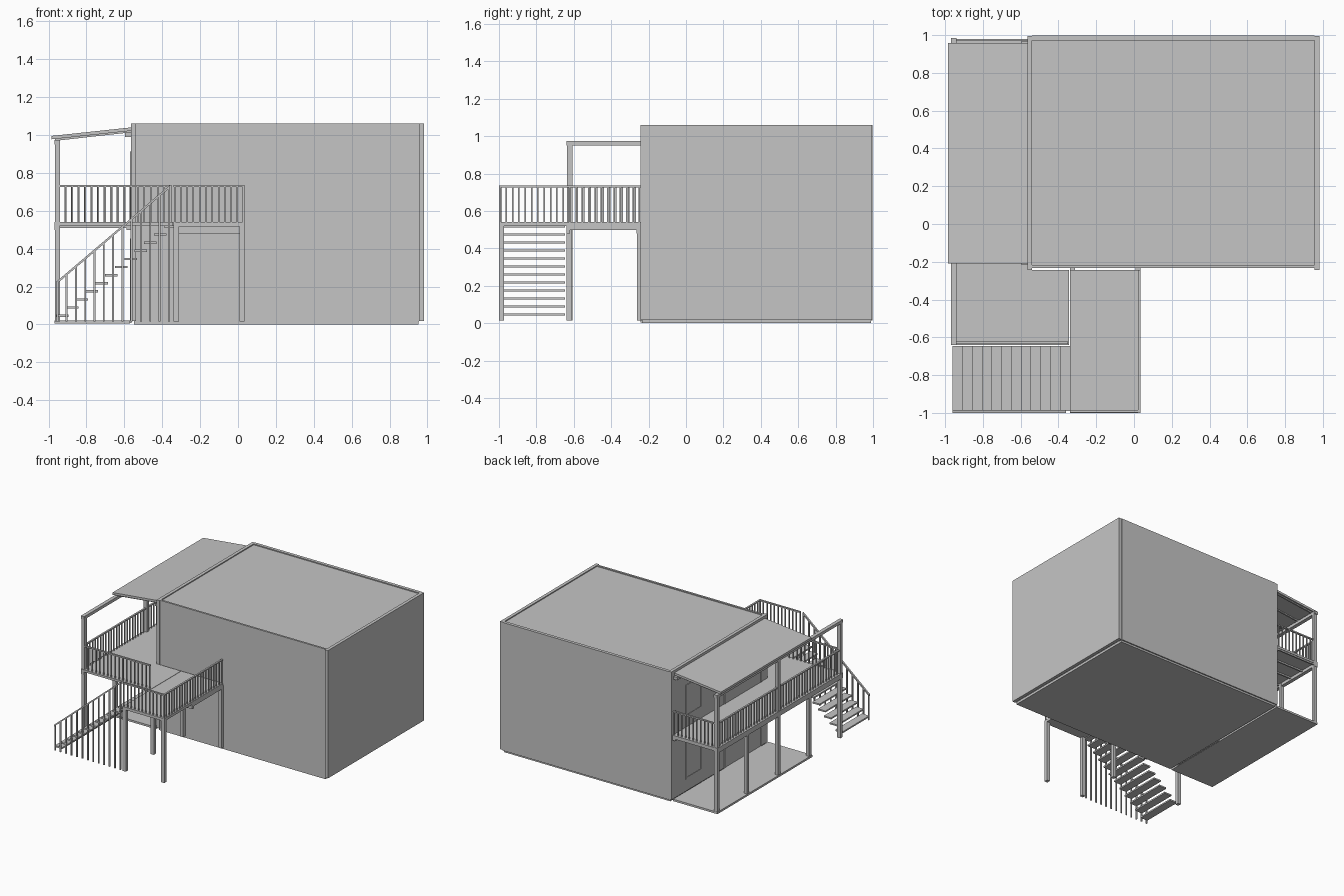
import bpy
import bmesh
from mathutils import Matrix

old = bpy.data.objects.get("Cube")
if old:
    bpy.data.objects.remove(old, do_unlink=True)

grey = bpy.data.materials.new("plain_grey")
grey.use_nodes = True
COLOUR = (0.56, 0.56, 0.56, 1)
grey.diffuse_color = COLOUR
grey.node_tree.nodes["Principled BSDF"].inputs["Base Color"].default_value = COLOUR


def add_box(bm, x0, x1, y0, y1, z0, z1):
    centre = Matrix.Translation(((x0 + x1) / 2, (y0 + y1) / 2, (z0 + z1) / 2))
    size = Matrix.Diagonal((x1 - x0, y1 - y0, z1 - z0, 1))
    bmesh.ops.create_cube(bm, size=1, matrix=centre @ size)


def make(name, bm):
    mesh = bpy.data.meshes.new(name)
    bm.to_mesh(mesh)
    bm.free()
    mesh.materials.append(grey)
    bpy.context.collection.objects.link(bpy.data.objects.new(name, mesh))


def boxes(name, parts):
    bm = bmesh.new()
    for p in parts:
        add_box(bm, *p)
    make(name, bm)


def slope_bar(name, a, b, y0, y1, thick):
    """Slanted slab between two (x, z) points on its top edge."""
    bm = bmesh.new()
    ring = [(a[0], a[1]), (b[0], b[1]), (b[0], b[1] - thick), (a[0], a[1] - thick)]
    face = bm.faces.new([bm.verts.new((x, y0, z)) for x, z in ring])
    ext = bmesh.ops.extrude_face_region(bm, geom=[face])
    verts = [v for v in ext["geom"] if isinstance(v, bmesh.types.BMVert)]
    bmesh.ops.translate(bm, verts=verts, vec=(0, y1 - y0, 0))
    bmesh.ops.recalc_face_normals(bm, faces=bm.faces)
    make(name, bm)


def steps(a, b, gap):
    n = max(1, round((b - a) / gap))
    return [a + (b - a) * i / n for i in range(n + 1)]


# Main dimensions
LEFT, RIGHT, FRONT, BACK, TOP = -0.565, 0.982, -0.244, 0.998, 1.06
DECK, RAIL = 0.54, 0.735
PORCH, DECK_FRONT, LAND_R, LAND_L, LAND_F = -0.97, -0.64, 0.035, -0.34, -1.0

# House walls, roof panel and floor slab
T = 0.026
boxes("side_walls", [(x, x + T, FRONT, BACK - .004, 0.018, TOP) for x in (LEFT, RIGHT - T)])
boxes("front_wall", [(LEFT + T, RIGHT - T, FRONT + .01, FRONT + T, 0.015, TOP)])
boxes("back_wall", [(LEFT + T, RIGHT - T, BACK - T, BACK, 0.015, TOP)])
boxes("house_roof", [(LEFT + T, RIGHT - T, FRONT + T, BACK - T, TOP - .03, TOP - .008)])
boxes("house_slab", [(LEFT + .015, RIGHT - .03, FRONT + .01, BACK - .01, 0, 0.02)])

# Openings on the porch wall
frames, panes = [], []
for y0, y1, z0, z1 in ((.62, .8, .13, .44), (.62, .8, .64, .87),
                       (-.15, .3, .02, .43), (-.15, .3, DECK, .9)):
    panes.append((LEFT - .002, LEFT + .004, y0, y1, z0, z1))
    w = 0.014
    x0, x1 = LEFT - .005, LEFT + .004
    frames += [(x0, x1, y0 - w, y0, z0, z1), (x0, x1, y1, y1 + w, z0, z1),
               (x0, x1, y0 - w, y1 + w, z1, z1 + w), (x0, x1, y0 - w, y1 + w, z0 - w, z0)]
boxes("window_frames", frames)
boxes("window_panes", panes)

# Porch ground floor
boxes("porch_floor", [(PORCH, LEFT - .005, FRONT, .98, 0.004, 0.02)])

# Upper deck and landing boards
boxes("upper_deck", [(PORCH, LEFT, FRONT, .98, DECK - .018, DECK),
                     (PORCH, LAND_L - .003, DECK_FRONT, FRONT, DECK - .018, DECK)])
boxes("landing", [(LAND_L, LAND_R, LAND_F, FRONT, DECK - .022, DECK)])

# Beams and joists below the deck
beam = (DECK - .042, DECK - .018)
joist = (DECK - .03, DECK - .018)
frame = [(PORCH, PORCH + .03, DECK_FRONT, .98, *beam),
         (LEFT - .025, LEFT, FRONT, .98, *beam),
         (LAND_R - .03, LAND_R, DECK_FRONT, FRONT, *beam),
         (LAND_L, LAND_L + .03, DECK_FRONT, FRONT, *beam)]
frame += [(LAND_L, LAND_R, y, y + .02, DECK - .06, DECK - .02)
          for y in (DECK_FRONT, FRONT - .02)]
frame += [(PORCH, LEFT, y - .006, y + .006, *joist) for y in steps(FRONT, .97, .13)]
boxes("deck_beams", frame)

# Posts
P = 0.028
tall = [(PORCH + .003, PORCH + .003 + P, y - P / 2, y + P / 2, 0.015, .965)
        for y in (-.622, .18, .964)]
short = [(PORCH + .003, PORCH + .003 + P, y - P / 2, y + P / 2, 0.015, DECK - .018)
         for y in (-.22, .58)]
boxes("porch_posts", tall + short)
boxes("landing_posts", [(x, x + P, y, y + P, 0.015, DECK - .018)
                        for x in (LAND_L, LAND_R - P)
                        for y in (LAND_F, DECK_FRONT, FRONT - P + .01)
                        if not (x > 0 and y == DECK_FRONT)])

# Porch roof, header beams and rafters
boxes("roof_headers", [(PORCH, PORCH + .03, DECK_FRONT, .985, .95, .974),
                       (LEFT - .032, LEFT, FRONT + .03, .965, .99, 1.012)])
slope_bar("porch_roof", (-.985, .995), (LEFT, 1.04), -.21, .958, .018)
for y in steps(-.19, .94, .16):
    slope_bar("rafter", (-.965, .979), (LEFT, 1.024), y - .006, y + .006, .01)


# Railings: thin balusters under a top rail
def railing(name, a, b, along_x, at):
    def place(u0, u1, z0, z1, w):
        if along_x:
            return (u0, u1, at - w, at + w, z0, z1)
        return (at - w, at + w, u0, u1, z0, z1)
    parts = [place(a, b, RAIL - .01, RAIL, .007)]
    parts += [place(u - .004, u + .004, DECK - .002, RAIL - .006, .004)
              for u in steps(a + .005, b - .005, .034)]
    boxes(name, parts)


railing("porch_side_railing", DECK_FRONT + .02, .97, False, PORCH + .016)
railing("porch_back_railing", PORCH + .02, LEFT, True, .965)
railing("deck_front_railing", PORCH + .02, LAND_L - .01, True, DECK_FRONT + .012)
railing("landing_side_railing", LAND_F, FRONT, False, LAND_R - .008)
railing("landing_front_railing", LAND_L, LAND_R, True, LAND_F + .008)

# Staircase climbing to the landing, each tread tucked under the next
COUNT, X0 = 12, -.96
run = (LAND_L - X0) / COUNT
boxes("stair_treads", [(X0 + i * run, min(X0 + i * run + .066, LAND_L), -.99, -.647,
                        .04 + i * .0428, .052 + i * .0428) for i in range(COUNT)])
slope = (RAIL - .225) / (LAND_L - .02 - X0)
slope_bar("stair_handrail", (X0, .225), (LAND_L - .02, RAIL), LAND_F, LAND_F + .014, .014)
boxes("stair_balusters", [(x - .005, x + .005, LAND_F + .002, LAND_F + .012,
                           .015, .215 + (x - X0) * slope)
                          for x in steps(X0 + .006, LAND_L - .025, .051)])
